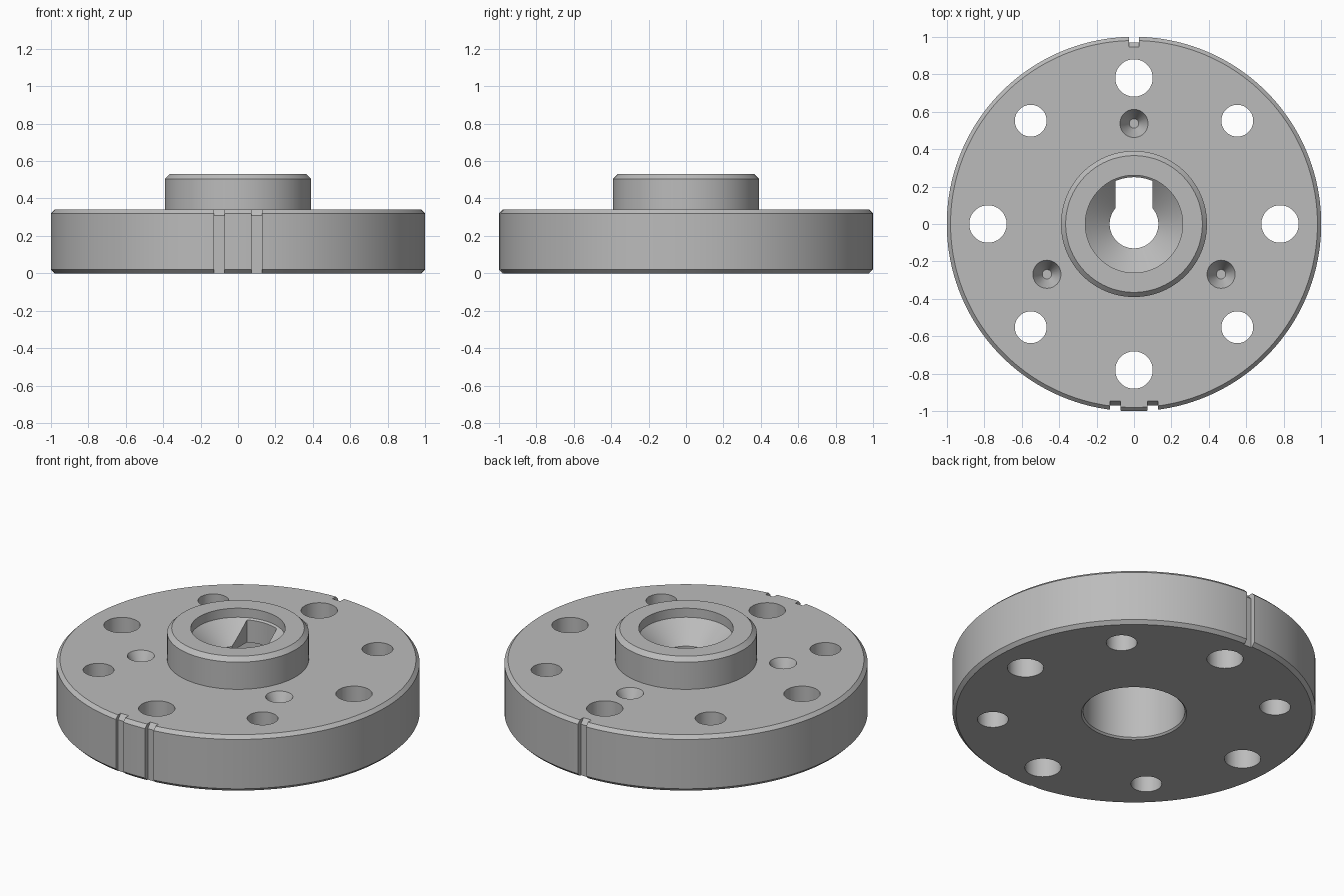
import bpy, bmesh
from math import cos, sin, pi, radians
from mathutils import Matrix

cube = bpy.data.objects.get("Cube")
if cube:
    bpy.data.objects.remove(cube, do_unlink=True)

TOP = 0.34          # upper face of the flange
HUB = 0.53          # upper face of the hub
WEB = 0.33          # underside of the web inside the hub

steel = bpy.data.materials.new("grey_steel")
steel.use_nodes = True
GREY = (0.5, 0.5, 0.5, 1)
steel.diffuse_color = GREY
steel.node_tree.nodes["Principled BSDF"].inputs["Base Color"].default_value = GREY


def make_object(name, bm):
    bmesh.ops.recalc_face_normals(bm, faces=bm.faces)
    mesh = bpy.data.meshes.new(name)
    bm.to_mesh(mesh)
    bm.free()
    mesh.materials.append(steel)
    obj = bpy.data.objects.new(name, mesh)
    bpy.context.collection.objects.link(obj)
    return obj


def lathe(profile, steps):
    """Closed ring of (radius, z) points turned round the z axis."""
    bm = bmesh.new()
    rings = [[bm.verts.new((r * cos(2 * pi * i / steps), r * sin(2 * pi * i / steps), z))
              for r, z in profile] for i in range(steps)]
    n = len(profile)
    for i in range(steps):
        a, b = rings[i], rings[(i + 1) % steps]
        for j in range(n):
            k = (j + 1) % n
            bm.faces.new((a[j], b[j], b[k], a[k]))
    return bm


def add_cone(bm, x, y, z0, z1, r0, r1):
    bmesh.ops.create_cone(bm, cap_ends=True, segments=48, radius1=r0, radius2=r1,
                          depth=z1 - z0, matrix=Matrix.Translation((x, y, (z0 + z1) / 2)))


def add_prism(bm, outline, offset):
    """Extrude a closed outline of 3D points along an offset."""
    face = bm.faces.new([bm.verts.new(p) for p in outline])
    made = bmesh.ops.extrude_face_region(bm, geom=[face])["geom"]
    verts = [g for g in made if isinstance(g, bmesh.types.BMVert)]
    bmesh.ops.translate(bm, verts=verts, vec=offset)


# Turned body: chamfered flange, hub, conical seat, web and lower bore
body = lathe([
    (0.29, 0), (0.98, 0), (1, 0.02), (1, TOP - 0.02), (0.98, TOP),
    (0.39, TOP), (0.39, HUB - 0.025), (0.365, HUB), (0.26, HUB),
    (0.26, 0.475), (0.13, 0.36), (0.13, WEB), (0.28, WEB), (0.28, 0.01),
], 160)
flange = make_object("flange_with_hub", body)

cut = bmesh.new()

# Bolt holes, alternating large and small
for i in range(8):
    a = i * pi / 4
    r = 0.085 if i % 2 else 0.1
    add_cone(cut, 0.78 * cos(a), 0.78 * sin(a), -0.1, TOP + 0.1, r, r)

# Tapered dimples
for deg in (90, 210, 330):
    a = radians(deg)
    add_cone(cut, 0.537 * cos(a), 0.537 * sin(a), TOP - 0.1, TOP + 0.01, 0.025, 0.08)

# Rim notches with a sloped lead-in at the top
for x, side in ((-0.1, -1), (0.1, -1), (0, 1)):
    half = 0.027
    outline = [(x - half, side * y, z) for y, z in (
        (1.1, -0.1), (0.97, -0.1), (0.97, TOP - 0.03), (0.945, TOP),
        (0.945, TOP + 0.1), (1.1, TOP + 0.1))]
    add_prism(cut, outline, (2 * half, 0, 0))

# Keyway through the web, with a curved outer end
arc = [0.1 - 0.02 * i for i in range(11)]
outline = [(-0.1, 0, WEB - 0.05), (0.1, 0, WEB - 0.05)]
outline += [(x, (0.25 ** 2 - x * x) ** 0.5, WEB - 0.05) for x in arc]
add_prism(cut, outline, (0, 0, HUB - WEB))

# Cut all the openings at once
cutter = make_object("opening_cutter", cut)
cutter.hide_render = True
mod = flange.modifiers.new("openings", 'BOOLEAN')
mod.operation = 'DIFFERENCE'
mod.solver = 'EXACT'
mod.object = cutter

bpy.ops.object.select_all(action='DESELECT')
flange.select_set(True)
bpy.context.view_layer.objects.active = flange
bpy.ops.object.modifier_apply(modifier=mod.name)
bpy.data.objects.remove(cutter, do_unlink=True)
bpy.ops.object.shade_smooth_by_angle(angle=radians(25))
